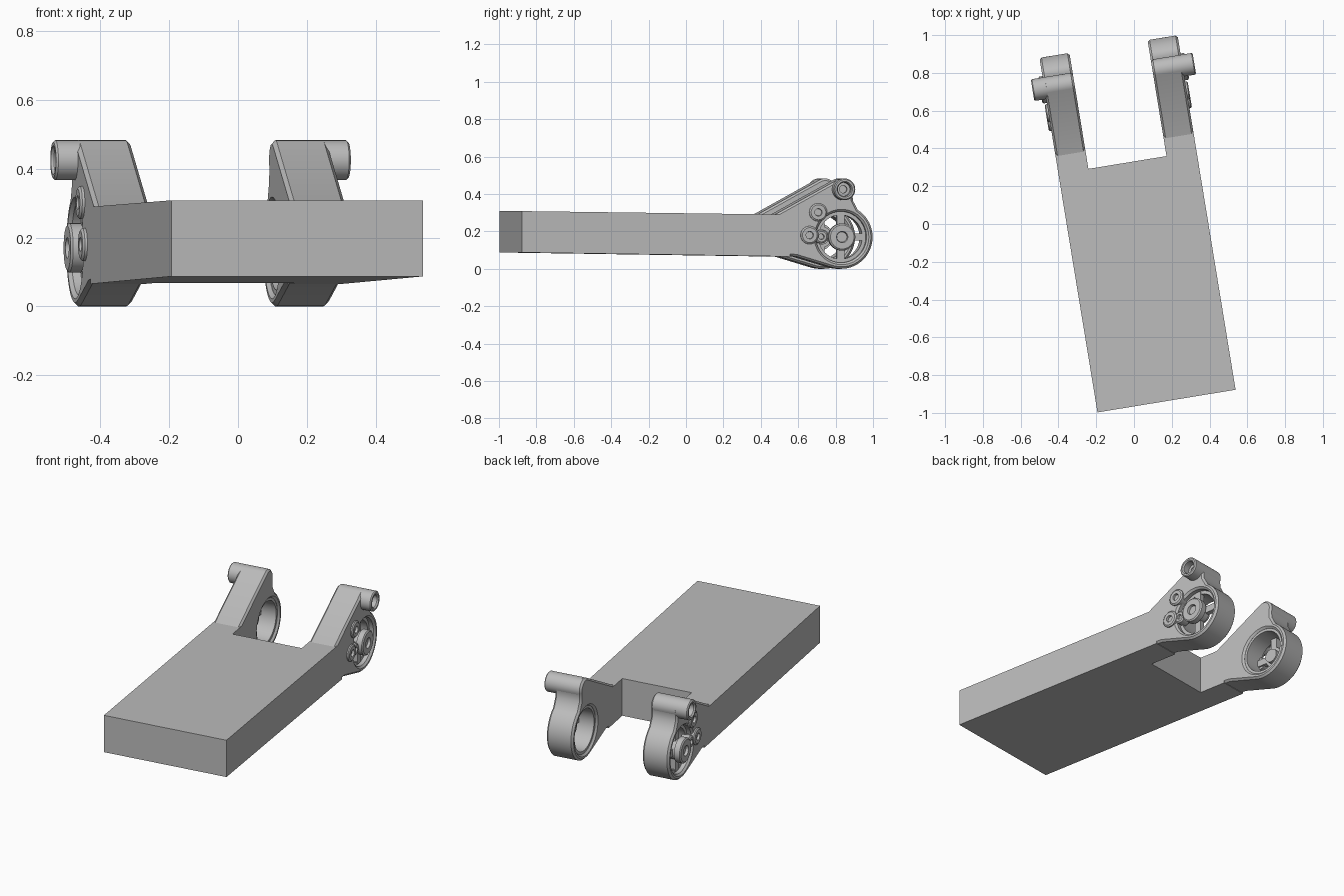
import bpy, bmesh, math
from mathutils import Matrix, Vector

cube = bpy.data.objects.get("Cube")
if cube:
    bpy.data.objects.remove(cube)

# One plain grey for the whole part
grey = bpy.data.materials.new("plain_grey")
grey.use_nodes = True
grey.diffuse_color = (0.5, 0.5, 0.5, 1)
grey.node_tree.nodes["Principled BSDF"].inputs["Base Color"].default_value = (0.5, 0.5, 0.5, 1)

# Local frame: x = across, y = along the plate, turned about z
PLACE = Matrix.Rotation(math.radians(9.3), 4, 'Z') @ Matrix.Translation((0.0185, 0, 0))
OUT, INN = 0.3705, 0.2095        # outer and inner faces of each arm
RING, RING_R = (0.779, 0.17), 0.17
BOSS, BOSS_R = (0.786, 0.425), 0.058


def finish(name, bm, side=1, smooth=True):
    """Mirror to one side, place in the world and shade."""
    bm.transform(PLACE @ Matrix.Diagonal((side, 1, 1, 1)))
    bmesh.ops.recalc_face_normals(bm, faces=bm.faces)
    mesh = bpy.data.meshes.new(name)
    bm.to_mesh(mesh)
    bm.free()
    mesh.materials.clear()
    mesh.materials.append(grey)
    obj = bpy.data.objects.new(name, mesh)
    bpy.context.collection.objects.link(obj)
    if smooth:
        bpy.ops.object.select_all(action='DESELECT')
        obj.select_set(True)
        bpy.context.view_layer.objects.active = obj
        bpy.ops.object.shade_smooth_by_angle(angle=math.radians(30))
    return obj


def lathe(name, centre, profile, side, steps=40):
    """Turn a (x, radius) profile about an axis running across the model."""
    bm = bmesh.new()
    y, z = centre
    verts = [bm.verts.new((h, y, z + r)) for h, r in profile]
    edges = [bm.edges.new(p) for p in zip(verts, verts[1:])]
    bmesh.ops.spin(bm, geom=verts + edges, cent=(0, y, z), axis=(1, 0, 0),
                   angle=math.tau, steps=steps)
    bmesh.ops.remove_doubles(bm, verts=bm.verts, dist=0.0002)
    return finish(name, bm, side)


def arc(centre, r, start, end, n):
    return [(centre[0] + r * math.cos(math.radians(start + (end - start) * i / n)),
             centre[1] + r * math.sin(math.radians(start + (end - start) * i / n)))
            for i in range(n + 1)]


def bolt(name, centre, r, base, top, side):
    lathe(name, centre, [(base, 0), (base, r), (top - 0.006, r), (top, r - 0.008),
                         (top, r * 0.42), (top - 0.015, r * 0.38), (top - 0.015, 0)], side)


# Flat body with two tabs that run into the arms
plan = [(-OUT, -0.953), (OUT, -0.953), (OUT, 0.5), (INN, 0.5), (INN, 0.327),
        (-INN, 0.327), (-INN, 0.5), (-OUT, 0.5)]
bm = bmesh.new()
face = bm.faces.new([bm.verts.new((x, y, 0)) for x, y in plan])
lift = bmesh.ops.extrude_face_region(bm, geom=[face])["geom"]
top = {v for v in lift if isinstance(v, bmesh.types.BMVert)}
for v in bm.verts:
    v.co.z = 0.296 - 0.013 * v.co.y if v in top else 0.073 - 0.015 * v.co.y
finish("body", bm, smooth=False)

# Side outline of an arm: sloped top, boss, neck, ring, bottom
outline = [(0.34, 0.08), (0.34, 0.28), (0.42, 0.29)]
outline += arc(BOSS, BOSS_R, 119, -20, 16)
outline += [(0.842, 0.365)]
outline += arc(RING, RING_R, 58, -107, 32)
outline += [(0.534, 0.066)]
hole = arc(RING, 0.137, 0, 351, 39)
CHAMFER = 0.011


def arm(name, side):
    curve = bpy.data.curves.new(name, 'CURVE')
    curve.dimensions, curve.fill_mode = '2D', 'BOTH'
    for pts in (outline, hole):
        spline = curve.splines.new('POLY')
        spline.points.add(len(pts) - 1)
        for p, (a, b) in zip(spline.points, pts):
            p.co = (a, b, 0, 1)
        spline.use_cyclic_u = True
    curve.extrude = (OUT - INN) / 2 - CHAMFER
    curve.bevel_depth, curve.bevel_resolution, curve.offset = CHAMFER, 0, -CHAMFER
    helper = bpy.data.objects.new(name + "_outline", curve)
    bpy.context.collection.objects.link(helper)
    bpy.context.view_layer.update()
    mesh = bpy.data.meshes.new_from_object(helper.evaluated_get(
        bpy.context.evaluated_depsgraph_get()))
    bm = bmesh.new()
    bm.from_mesh(mesh)
    bpy.data.objects.remove(helper)
    bmesh.ops.remove_doubles(bm, verts=bm.verts, dist=0.0002)
    # Stand the outline up so its thickness runs across the model
    stand = Matrix(((0, 0, 1, (OUT + INN) / 2), (1, 0, 0, 0), (0, 1, 0, 0), (0, 0, 0, 1)))
    bm.transform(stand)
    finish(name, bm, side)


for side, label in ((1, "left"), (-1, "right")):
    arm(label + "_arm", side)

    # Hollow boss on top of the arm
    lathe(label + "_boss", BOSS,
          [(INN + 0.02, 0), (INN + 0.02, BOSS_R), (0.428, BOSS_R), (0.434, BOSS_R - 0.006),
           (0.434, 0.042), (0.426, 0.036), (0.385, 0.036), (0.385, 0.02),
           (0.36, 0.02), (0.36, 0)], side)

    # Inner sleeve of the ring
    lathe(label + "_sleeve", RING,
          [(INN + 0.012, 0.145), (INN + 0.012, 0.122), (0.335, 0.118),
           (0.335, 0.145)], side)

    # Hub, spokes and centre bolt
    lathe(label + "_hub", RING, [(0.285, 0), (0.285, 0.04), (0.31, 0.04), (0.31, 0.058),
                                 (0.375, 0.058), (0.375, 0)], side)
    for i in range(4):
        bm = bmesh.new()
        bmesh.ops.create_cube(bm, size=1)
        bm.transform(Matrix.Translation((0.325, RING[0], RING[1]))
                     @ Matrix.Rotation(i * math.pi / 2, 4, 'X')
                     @ Matrix.Translation((0, 0.085, 0))
                     @ Matrix.Diagonal((0.03, 0.09, 0.04, 1)))
        finish(f"{label}_spoke_{i + 1}", bm, side, smooth=False)
    bolt(label + "_centre_bolt", RING, 0.072, 0.355, 0.394, side)

    # Small bolts in front of the ring
    bolt(label + "_upper_bolt", (0.652, 0.302), 0.048, 0.33, 0.384, side)
    bolt(label + "_lower_bolt", (0.605, 0.18), 0.048, 0.33, 0.384, side)
    bolt(label + "_inner_pin", (0.67, 0.172), 0.036, 0.32, 0.374, side)
